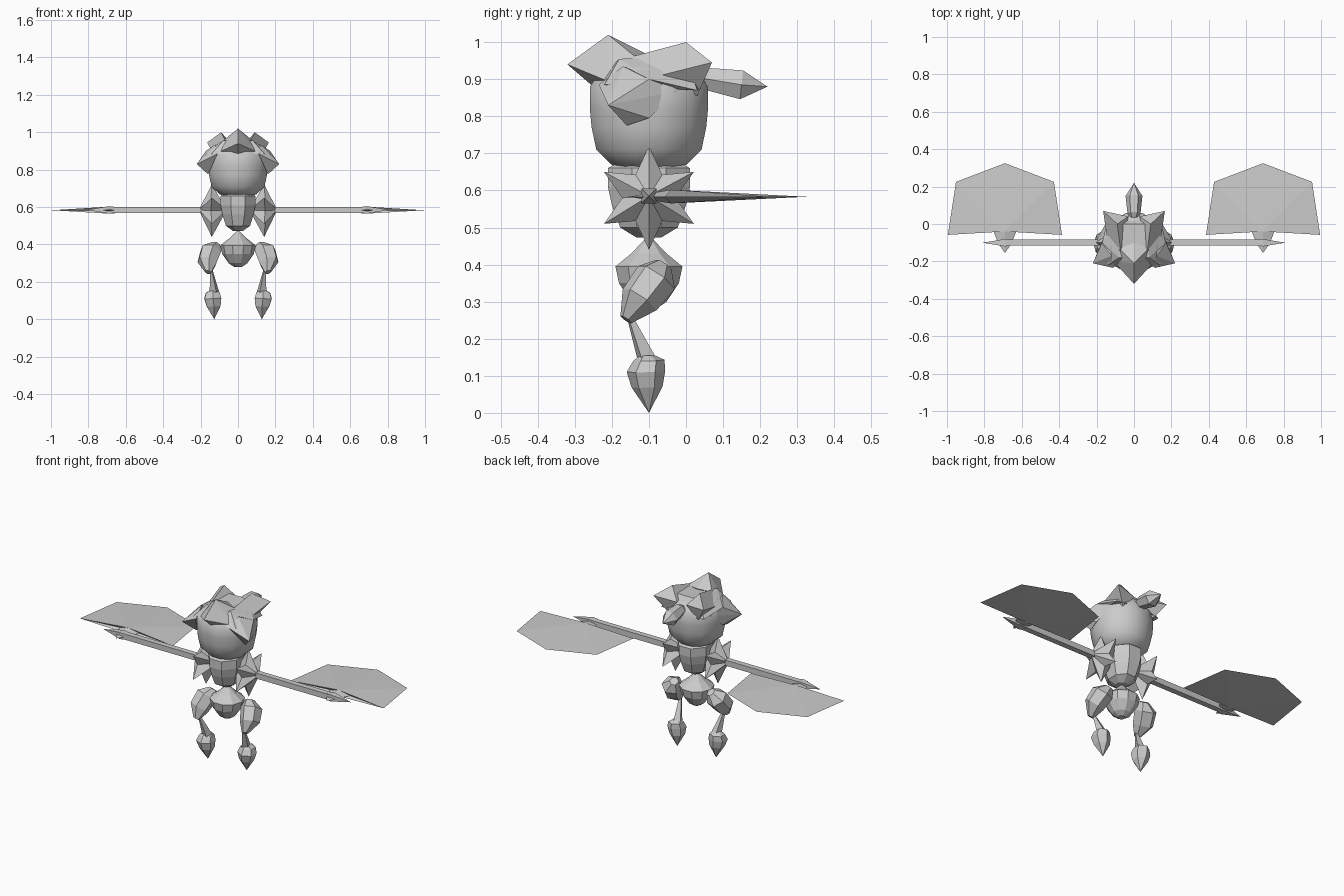
import bpy, bmesh, math
from mathutils import Vector

if "Cube" in bpy.data.objects:
    bpy.data.objects.remove(bpy.data.objects["Cube"])

grey = bpy.data.materials.new("plain grey")
grey.diffuse_color = (0.6, 0.6, 0.6, 1)
grey.use_nodes = True
grey.node_tree.nodes["Principled BSDF"].inputs["Base Color"].default_value = grey.diffuse_color


def finish(name, bm, mirror=False, smooth=False):
    bmesh.ops.remove_doubles(bm, verts=bm.verts, dist=1e-4)
    bmesh.ops.recalc_face_normals(bm, faces=bm.faces)
    me = bpy.data.meshes.new(name)
    bm.to_mesh(me)
    bm.free()
    me.materials.append(grey)
    ob = bpy.data.objects.new(name, me)
    bpy.context.collection.objects.link(ob)
    if mirror:
        ob.modifiers.new("mirror", 'MIRROR').use_clip = False
    if smooth:
        me.shade_smooth()
    return ob


def spindle(name, sections, sides, phase=0.0, squash=1.0, mirror=False, smooth=False):
    """Rings of given radius strung along a path of (x, y, z, r)."""
    bm = bmesh.new()
    axis = Vector(sections[-1][:3]) - Vector(sections[0][:3])
    q = axis.to_track_quat('Z', 'Y')
    rings = []
    for x, y, z, r in sections:
        ring = []
        for i in range(sides):
            a = 2 * math.pi * (i + phase) / sides
            off = q @ Vector((r * math.cos(a), r * squash * math.sin(a), 0))
            ring.append(bm.verts.new(Vector((x, y, z)) + off))
        rings.append(ring)
    for lo, hi in zip(rings, rings[1:]):
        for i in range(sides):
            j = (i + 1) % sides
            bm.faces.new((lo[i], lo[j], hi[j], hi[i]))
    for ring, s in ((rings[0], sections[0]), (rings[-1], sections[-1])):
        if s[3] > 0:
            bm.faces.new(ring)
    return finish(name, bm, mirror, smooth)


def hull(name, points, both=False, mirror=False):
    """Faceted lump; both=True also uses the points reflected in x."""
    bm = bmesh.new()
    for x, y, z in points:
        bm.verts.new((x, y, z))
        if both and x:
            bm.verts.new((-x, y, z))
    res = bmesh.ops.convex_hull(bm, input=bm.verts)
    loose = [v for v in bm.verts if not v.link_faces]
    bmesh.ops.delete(bm, geom=loose, context='VERTS')
    return finish(name, bm, mirror)


def double_fan(name, outline, apex_a, apex_b):
    """Outline joined to a point on either side."""
    bm = bmesh.new()
    a, b = bm.verts.new(apex_a), bm.verts.new(apex_b)
    vs = [bm.verts.new(p) for p in outline]
    for v, w in zip(vs, vs[1:] + vs[:1]):
        bm.faces.new((a, v, w))
        bm.faces.new((b, w, v))
    return finish(name, bm, True)


Y = -0.1  # body axis

# Head
spindle("head", [(0, Y, .655, .07), (0, Y, .67, .105), (0, Y, .71, .147), (0, Y, .77, .16),
                 (0, Y, .82, .165), (0, Y, .88, .165), (0, Y, .93, .13), (0, Y, .955, .05)],
        12, 0.5, smooth=True)

# Hair: cap, front peak, side locks, back tufts, tail
hull("hair_cap", [(.14, -.22, .885), (.17, -.1, .9), (.14, .03, .87), (.08, -.18, .955),
                  (.08, 0, .96), (0, -.25, .885), (0, .055, .88)], both=True)
hull("hair_peak", [(0, -.32, .94), (.11, -.2, .89), (0, -.25, .88), (0, -.21, 1.02),
                   (0, -.1, .965), (.08, -.13, .955)], both=True)
hull("hair_side_lock", [(.22, -.21, .83), (.16, -.16, .775), (.168, -.1, .795), (.172, -.1, .9),
                        (.11, -.235, .885), (.12, -.17, .935), (.14, -.02, .87)], mirror=True)
hull("hair_back_tuft", [(.165, .07, .945), (.145, -.07, .91), (.09, 0, 1.0), (.07, -.15, .96),
                        (.1, .03, .855), (.03, .04, .93)], mirror=True)
spindle("hair_tail", [(0, .03, .9, .02), (0, .06, .9, .035), (0, .15, .885, .045),
                      (0, .22, .88, 0)], 6, 0, mirror=False)

# Torso and hips
spindle("torso", [(0, Y, .473, .03), (0, Y, .5, .07), (0, Y, .56, .09), (0, Y, .61, .1),
                  (0, Y, .66, .1), (0, Y, .685, .06)], 8, 0.5, 1.2)
spindle("hips", [(0, Y, .28, .02), (0, Y, .3, .05), (0, Y, .35, .085), (0, Y, .395, .095),
                 (0, Y, .43, .05), (0, Y, .48, 0)], 10, smooth=False)

# Six-pointed shoulder guards
star = []
for i in range(12):
    a = math.pi / 2 + i * math.pi / 6
    r, x = (.14, .14) if i % 2 == 0 else (.072, .145)
    star.append((x, Y + r * math.cos(a), .58 + r * math.sin(a)))
double_fan("shoulder_guard", star, (.21, Y, .585), (.06, Y, .585))

# Arms and hands
spindle("arm", [(.12, Y, .585, .023), (.66, Y, .585, .023)], 4, 0.5, mirror=True)
spindle("hand", [(.62, Y, .585, .016), (.69, Y, .585, .028), (.81, Y, .585, 0)],
        4, 0.5, mirror=True)

# Thin fan blades, outline mirrored about the blade's own middle
half = [(0, -.155), (.035, -.105), (.065, -.03), (.305, -.058), (.262, .225), (0, .325)]
outline = half + [(-x, y) for x, y in half[-2:0:-1]]
double_fan("fan_blade", [(.69 + x, y, .583) for x, y in outline],
           (.69, -.04, .602), (.69, -.04, .565))

# Legs
spindle("thigh", [(.12, -.06, .4, .025), (.145, -.08, .365, .06), (.165, -.125, .305, .055),
                  (.16, -.162, .252, .018)], 6, mirror=True)
spindle("shin", [(.125, -.1, .13, .03), (.145, -.158, .275, .006)], 4, 0.5, mirror=True)
spindle("boot", [(.127, -.1, 0, 0), (.13, -.105, .07, .042), (.135, -.108, .112, .052),
                 (.135, -.1, .142, .042), (.135, -.105, .155, .02)], 6, 0.5, mirror=True)
